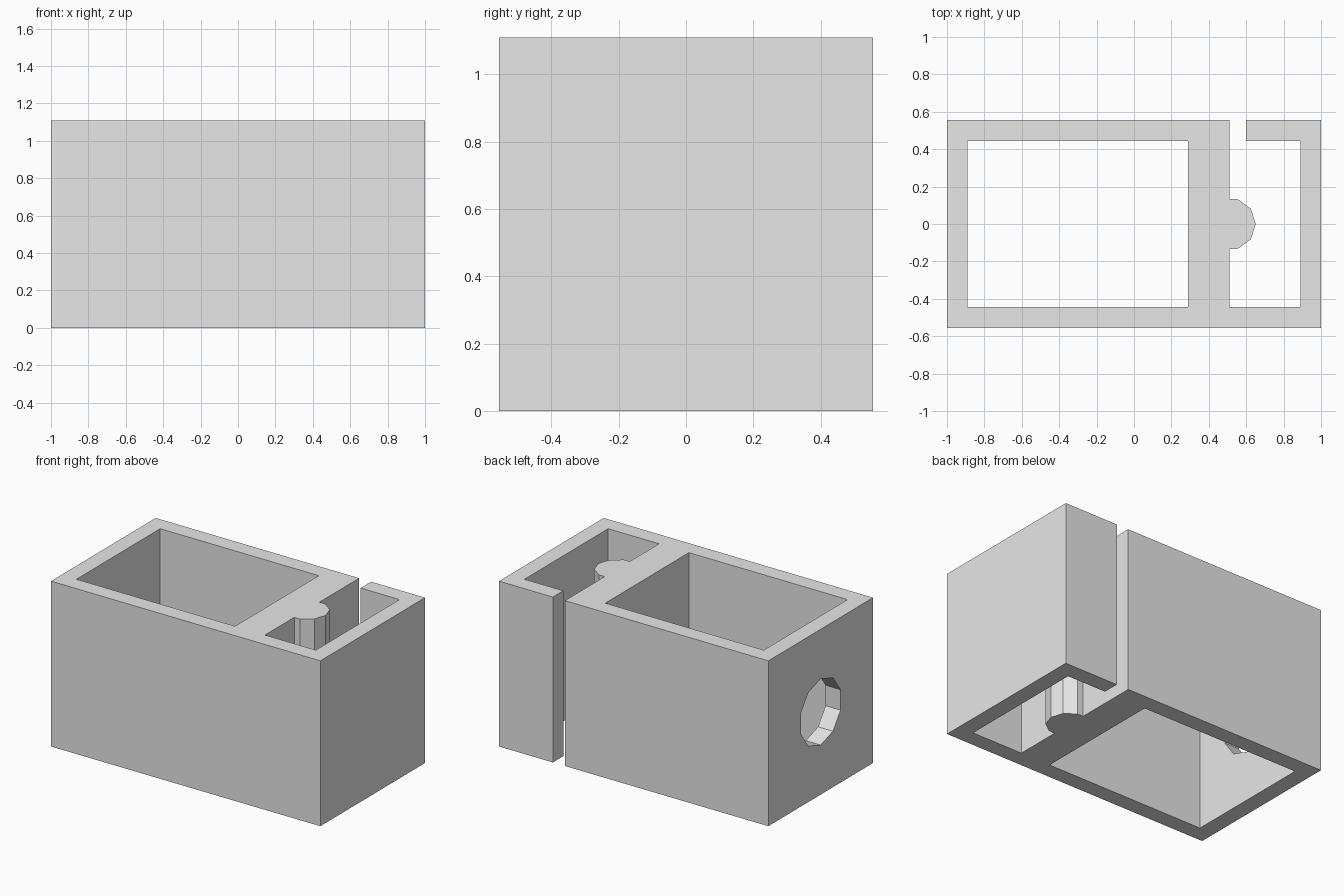
import bpy
from math import pi

old = bpy.data.objects.get("Cube")
if old:
    bpy.data.objects.remove(old, do_unlink=True)

# Dimensions
W, D, H = 2.0, 1.11, 1.11
WALL = 0.111
DIV_L, DIV_R = 0.289, 0.511     # divider faces
SLOT_R = 0.6                    # far edge of the back slot
X_IN, Y_IN = W / 2 - WALL, D / 2 - WALL

grey = bpy.data.materials.new("plain grey")
grey.use_nodes = True
grey.diffuse_color = (0.8, 0.8, 0.8, 1)
grey.node_tree.nodes["Principled BSDF"].inputs["Base Color"].default_value = (0.8, 0.8, 0.8, 1)


def box(name, x0, x1, y0, y1, z0, z1):
    bpy.ops.mesh.primitive_cube_add(size=1, location=((x0 + x1) / 2, (y0 + y1) / 2, (z0 + z1) / 2))
    ob = bpy.context.object
    ob.name = name
    ob.scale = (x1 - x0, y1 - y0, z1 - z0)
    bpy.ops.object.transform_apply(location=True, rotation=True, scale=True)
    ob.data.materials.append(grey)
    return ob


def decagon(name, radius, depth, location, rotation):
    bpy.ops.mesh.primitive_cylinder_add(vertices=10, radius=radius, depth=depth,
                                        location=location, rotation=rotation)
    ob = bpy.context.object
    ob.name = name
    bpy.ops.object.transform_apply(location=True, rotation=True, scale=True)
    ob.data.materials.append(grey)
    return ob


def combine(target, tool, operation):
    mod = target.modifiers.new(tool.name, 'BOOLEAN')
    mod.operation, mod.solver, mod.object = operation, 'EXACT', tool
    bpy.context.view_layer.objects.active = target
    bpy.ops.object.modifier_apply(modifier=mod.name)
    bpy.data.objects.remove(tool, do_unlink=True)


# Outer block
housing = box("housing", -W / 2, W / 2, -D / 2, D / 2, 0, H)

# Two open chambers, back slot and round side opening
combine(housing, box("large_chamber", -X_IN, DIV_L, -Y_IN, Y_IN, -0.1, H + 0.1), 'DIFFERENCE')
combine(housing, box("small_chamber", DIV_R, X_IN, -Y_IN, Y_IN, -0.1, H + 0.1), 'DIFFERENCE')
combine(housing, box("back_slot", DIV_R, SLOT_R, Y_IN - 0.1, D, -0.1, H + 0.1), 'DIFFERENCE')
combine(housing, decagon("side_hole", 0.222, 0.3, (-W / 2, 0, H / 2), (pi / 2, 0, pi / 2)), 'DIFFERENCE')

# Full-height rib on the divider
combine(housing, decagon("divider_rib", 0.14, H, (DIV_R, 0, H / 2), (0, 0, -pi / 2)), 'UNION')
